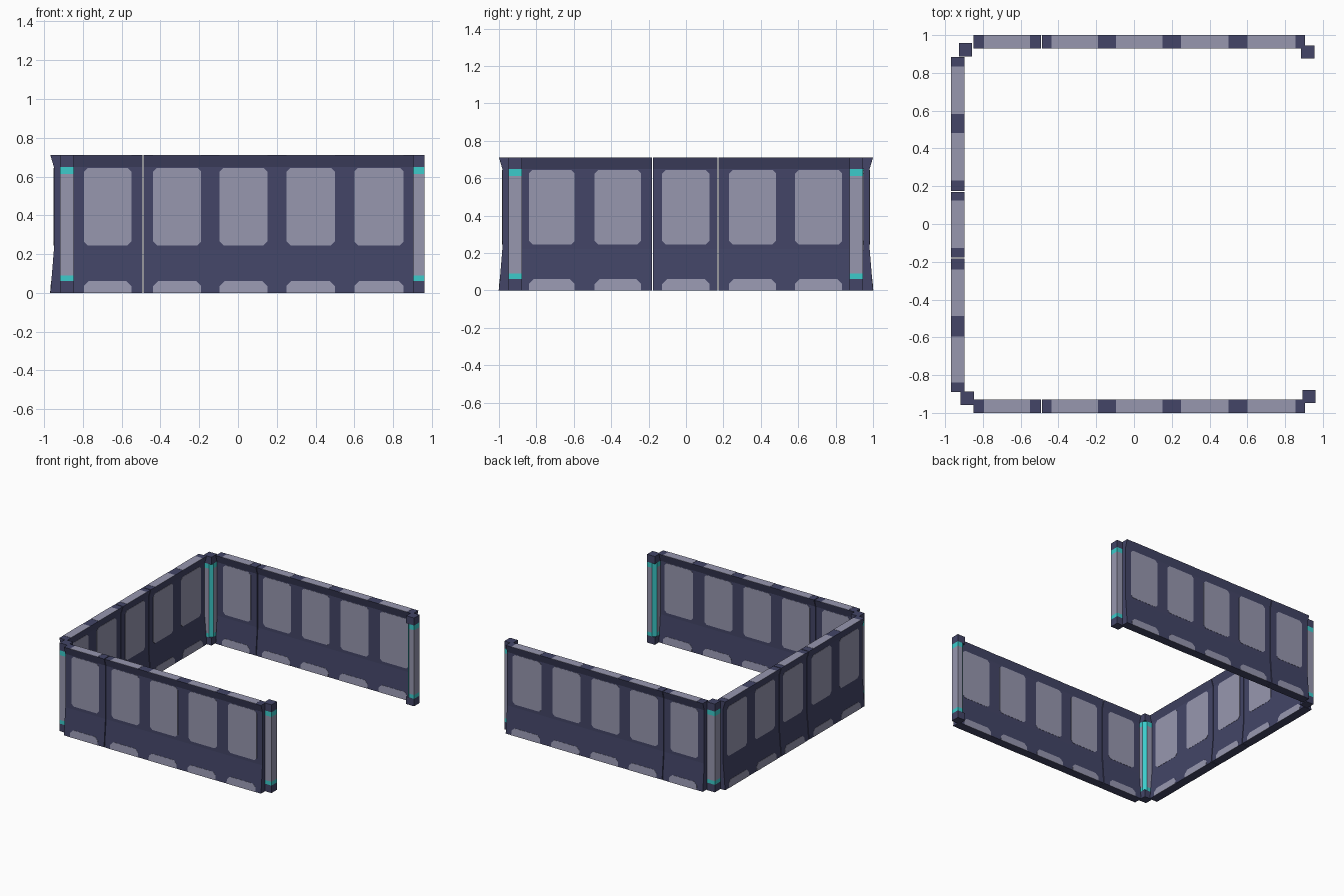
import bpy, bmesh

if "Cube" in bpy.data.objects:
    bpy.data.objects.remove(bpy.data.objects["Cube"])


def material(name, rgb):
    m = bpy.data.materials.new(name)
    m.diffuse_color = (*rgb, 1)
    m.use_nodes = True
    m.node_tree.nodes["Principled BSDF"].inputs["Base Color"].default_value = m.diffuse_color
    return m


NAVY = material("dark navy", (0.056, 0.06, 0.135))
GREY = material("light grey", (0.31, 0.31, 0.43))
TEAL = material("teal", (0.045, 0.6, 0.6))


def build(name, prisms, mats, rule=None):
    """One object from closed prisms, each given as two matching end loops."""
    bm = bmesh.new()
    for a, b in prisms:
        va = [bm.verts.new(p) for p in a]
        vb = [bm.verts.new(p) for p in b]
        n = len(va)
        bm.faces.new(va)
        bm.faces.new(vb[::-1])
        for i in range(n):
            j = (i + 1) % n
            bm.faces.new((va[j], va[i], vb[i], vb[j]))
    bmesh.ops.recalc_face_normals(bm, faces=bm.faces)
    if rule:
        for f in bm.faces:
            f.material_index = rule(f)
    me = bpy.data.meshes.new(name)
    bm.to_mesh(me)
    bm.free()
    for m in mats:
        me.materials.append(m)
    ob = bpy.data.objects.new(name, me)
    bpy.context.collection.objects.link(ob)
    return ob


H = 0.71        # wall height
FLARE = 0.035   # half thickness at top and foot
SLIM = 0.017    # half thickness of the upright part
GAP = 0.006     # open seam between wall segments


def half(z):
    if z < 0.22:
        return FLARE + (SLIM - FLARE) * z / 0.22
    return SLIM if z < 0.65 else SLIM + (FLARE - SLIM) * (z - 0.65) / (H - 0.65)


def wall(name, place, start, end, seams, panels):
    # flared wall body, split at the seams
    zs = (0, 0.22, 0.65, H)
    prof = [(half(z), z) for z in zs] + [(-half(z), z) for z in zs[::-1]]
    cuts = [start]
    for s in seams:
        cuts += [s - GAP / 2, s + GAP / 2]
    cuts.append(end)
    body = [([place(a, v, z) for v, z in prof], [place(b, v, z) for v, z in prof])
            for a, b in zip(cuts[::2], cuts[1::2])]
    build(name + "_wall", body, [NAVY])

    # light panels, foot plates and top plates, thin and on both sides
    c, plates = 0.02, []
    for a, b in panels:
        window = [(a + c, 0.245), (b - c, 0.245), (b, 0.245 + c), (b, 0.645 - c),
                  (b - c, 0.645), (a + c, 0.645), (a, 0.645 - c), (a, 0.245 + c)]
        foot = [(a, 0), (b, 0), (b, 0.035), (b - 0.025, 0.06), (a + 0.025, 0.06), (a, 0.035)]
        for side in (-1, 1):
            for shape in (window, foot):
                plates.append(([place(u, side * (half(z) - 0.002), z) for u, z in shape],
                               [place(u, side * (half(z) + 0.0015), z) for u, z in shape]))
        top = [(a, -FLARE), (b, -FLARE), (b, FLARE), (a, FLARE)]
        plates.append(([place(u, v, H - 0.0005) for u, v in top],
                       [place(u, v, H + 0.0015) for u, v in top]))
    build(name + "_panels", plates, [GREY])


# three walls
long_panels = [(-0.795, -0.55), (-0.438, -0.19), (-0.095, 0.152), (0.25, 0.5), (0.6, 0.855)]
side_panels = [(-0.84, -0.595), (-0.488, -0.24), (-0.127, 0.125), (0.23, 0.482), (0.583, 0.835)]
wall("front", lambda u, v, z: (u, -0.965 + v, z), -0.85, 0.905, [-0.49], long_panels)
wall("back", lambda u, v, z: (u, 0.965 + v, z), -0.85, 0.905, [-0.49], long_panels)
wall("left", lambda u, v, z: (-0.933 + v, u, z), -0.89, 0.885, [-0.18, 0.172], side_panels)


def post(name, x, y):
    # square caps, teal bands, light shaft with a teal strip on the inner corner
    r, c = 0.035, 0.024
    sx, sy = (-1 if x > 0 else 1), (-1 if y > 0 else 1)
    square = [(-r, -r), (r, -r), (r, r), (-r, r)]
    cut = [(-r, -r), (r, -r), (r, r - c), (r - c, r), (-r, r)]

    def seg(shape, z0, z1):
        return tuple([(x + sx * u, y + sy * v, z) for u, v in shape] for z in (z0, z1))

    def strip(f):
        return int(abs(f.normal.x) > 0.5 and abs(f.normal.y) > 0.5)

    build(name + "_caps", [seg(square, 0, 0.06), seg(square, 0.65, H)], [NAVY])
    build(name + "_bands", [seg(cut, 0.06, 0.09), seg(cut, 0.612, 0.65)], [TEAL])
    build(name + "_shaft", [seg(cut, 0.09, 0.612)], [GREY, TEAL], strip)


# corner posts and end posts
post("front_left_post", -0.883, -0.922)
post("back_left_post", -0.892, 0.922)
post("front_right_post", 0.927, -0.913)
post("back_right_post", 0.92, 0.91)
